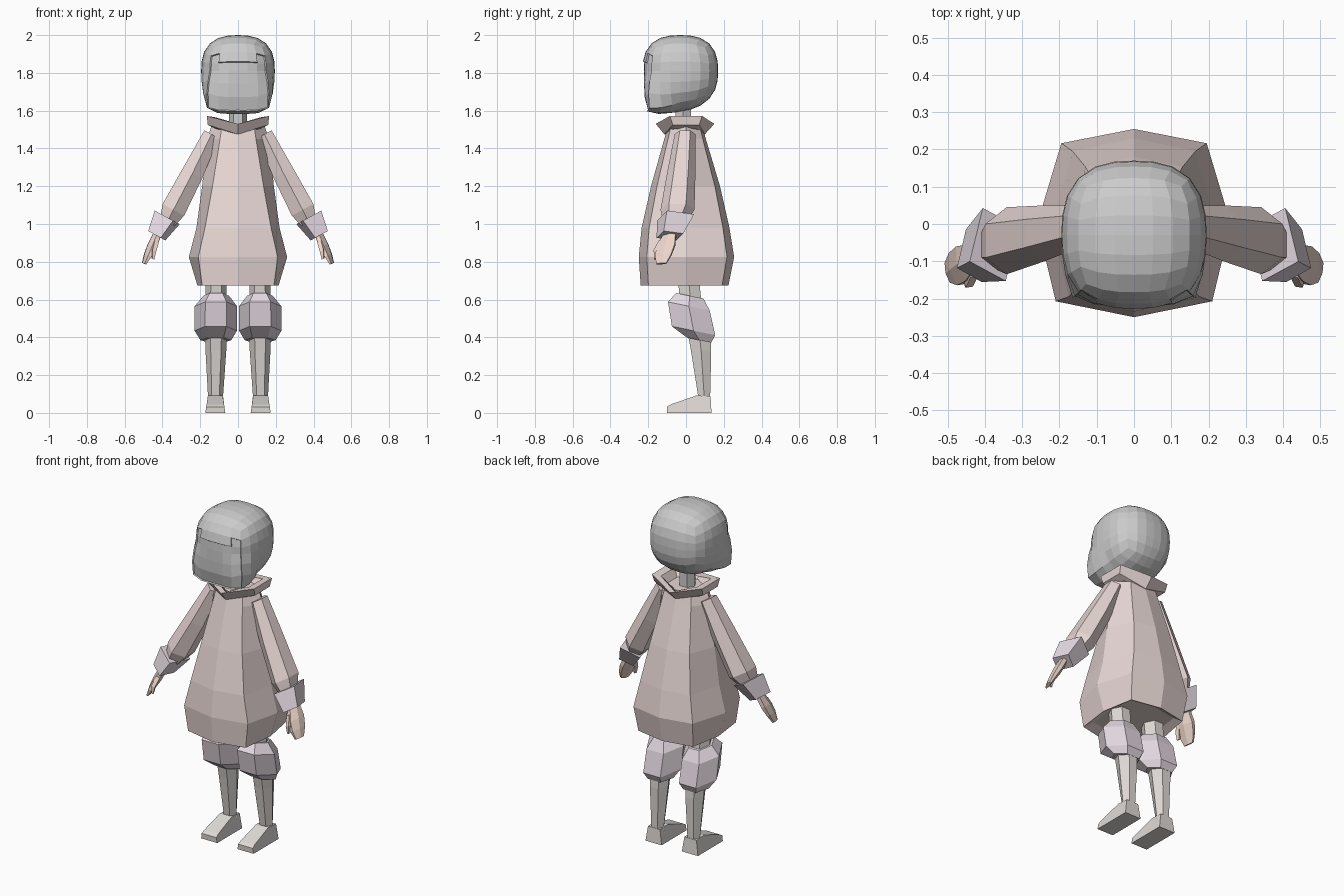
import bpy, bmesh
from math import sin, cos, tan, pi, radians
from mathutils import Vector

COLORS = {"cloth": (0.80, 0.68, 0.66, 1), "skin": (0.85, 0.68, 0.60, 1),
          "cuff": (0.78, 0.70, 0.76, 1), "stocking": (0.74, 0.70, 0.67, 1)}
mats = {}
for key, col in COLORS.items():
    mats[key] = bpy.data.materials.new(key)
    mats[key].diffuse_color = col


def finish(name, bm, mat=None, mirror=False):
    bmesh.ops.recalc_face_normals(bm, faces=bm.faces)
    me = bpy.data.meshes.new(name)
    bm.to_mesh(me)
    bm.free()
    ob = bpy.data.objects.new(name, me)
    bpy.context.collection.objects.link(ob)
    if mat:
        me.materials.append(mats[mat])
    if mirror:
        ob.modifiers.new("Mirror", 'MIRROR').use_clip = False
    return ob


def loft(name, rings, mat=None, mirror=False):
    """Skin equal-length rings and cap both ends."""
    bm = bmesh.new()
    vs = [[bm.verts.new(p) for p in r] for r in rings]
    n = len(vs[0])
    for a, b in zip(vs, vs[1:]):
        for i in range(n):
            j = (i + 1) % n
            bm.faces.new((a[i], a[j], b[j], b[i]))
    bm.faces.new(vs[0])
    bm.faces.new(vs[-1])
    return finish(name, bm, mat, mirror)


def ring(c, ru, rv, n, rot=0, u=(1, 0, 0), v=(0, 1, 0)):
    c, u, v = Vector(c), Vector(u), Vector(v)
    return [c + u * ru * cos(radians(rot) + 2 * pi * i / n)
            + v * rv * sin(radians(rot) + 2 * pi * i / n) for i in range(n)]


def tube(name, stations, n, rot=0, mat=None, mirror=True, **axes):
    return loft(name, [ring(c, ru, rv, n, rot, **axes) for c, ru, rv in stations], mat, mirror)


# Head: rounded cube with a sloping underside and shallow inset face
bm = bmesh.new()
bmesh.ops.create_cube(bm, size=2)
bmesh.ops.subdivide_edges(bm, edges=bm.edges[:], cuts=5, use_grid_fill=True)
for vert in bm.verts:
    x, y, z = (tan(a * pi / 4) for a in vert.co)
    n = 2.6 + 3 * max(0, -y) * max(0, -z)
    d = (abs(x) ** n + abs(y) ** n + abs(z) ** n) ** (1 / n)
    x, y, z = x / d, y / d, z / d
    h = 0.19 if z > 0 else 0.215 - 0.03 * y
    vert.co = (0.195 * x, 0.2 * y - 0.03, 1.81 + h * z)
bm.normal_update()
face = [f for f in bm.faces if f.normal.y < -0.75 and f.calc_center_median().z < 1.88]
bmesh.ops.inset_region(bm, faces=face, thickness=0.004, depth=-0.007)
finish("head", bm)

tube("neck", [((0, -0.015, 1.46), 0.05, 0.05), ((0, -0.015, 1.68), 0.045, 0.045)], 6, mirror=False)

# Smock: eight-sided bell, widest just above the hem
rings = []
for z, hw, cf, cb, yf, yb in [
        (0.70, 0.17, 0.15, 0.15, 0.19, 0.18), (0.675, 0.215, 0.19, 0.18, 0.24, 0.225),
        (0.825, 0.26, 0.21, 0.195, 0.25, 0.255), (0.98, 0.22, 0.175, 0.165, 0.235, 0.23),
        (1.20, 0.19, 0.135, 0.13, 0.185, 0.18), (1.45, 0.165, 0.095, 0.095, 0.115, 0.105),
        (1.52, 0.14, 0.085, 0.085, 0.095, 0.085)]:
    rings.append([(0, -yf, z), (cf, -yf * 0.83, z), (hw, 0, z), (cb, yb * 0.85, z),
                  (0, yb, z), (-cb, yb * 0.85, z), (-hw, 0, z), (-cf, -yf * 0.83, z)])
loft("smock", rings, "cloth")

# Collar: flared band dipping at front and back
def collar_ring(x, yf, yb, side_f, side_b, z_mid, z_side):
    return [(0, -yf, z_mid), (x, -side_f, z_side), (x, side_b, z_side),
            (0, yb, z_mid), (-x, side_b, z_side), (-x, -side_f, z_side)]

loft("collar", [collar_ring(0.12, 0.09, 0.08, 0.06, 0.06, 1.475, 1.505),
                collar_ring(0.16, 0.115, 0.10, 0.07, 0.07, 1.475, 1.525),
                collar_ring(0.165, 0.16, 0.15, 0.085, 0.085, 1.53, 1.572),
                collar_ring(0.12, 0.12, 0.11, 0.065, 0.065, 1.525, 1.565),
                collar_ring(0.09, 0.08, 0.07, 0.05, 0.05, 1.50, 1.51)], "cloth")

# Sleeves, turned cuffs and hands follow the slanted arm axis
U = (0.876, 0, 0.48)
tube("sleeve", [((0.14, -0.005, 1.475), 0.05, 0.055), ((0.24, -0.025, 1.27), 0.067, 0.075),
                ((0.342, -0.045, 1.075), 0.075, 0.09), ((0.375, -0.06, 1.01), 0.05, 0.06)],
     6, 90, "cloth", u=U)
tube("sleeve_cuff", [((0.375, -0.055, 1.035), 0.083, 0.108),
                     ((0.43, -0.085, 0.938), 0.057, 0.078)], 4, 65, "cuff", u=U)
H = (0.9, -0.15, 0.4)
HV = (0.25, 0.96, 0.1)
tube("hand", [((0.425, -0.085, 0.95), 0.022, 0.038), ((0.455, -0.105, 0.885), 0.024, 0.056),
              ((0.478, -0.12, 0.835), 0.018, 0.052), ((0.497, -0.13, 0.79), 0.01, 0.032)],
     6, 0, "skin", u=H, v=HV)
tube("thumb", [((0.432, -0.13, 0.91), 0.016, 0.018), ((0.445, -0.158, 0.86), 0.015, 0.017),
               ((0.45, -0.162, 0.815), 0.008, 0.01)], 4, 45, "skin", u=H, v=HV)

# Legs: thigh, gathered knee band (tilted rings), shin
tube("thigh", [((0.115, 0.01, 0.74), 0.056, 0.065), ((0.117, 0.025, 0.59), 0.056, 0.065)],
     6, 0, "stocking")
tube("knee_band", [((0.116, 0.02, 0.62), 0.068, 0.085), ((0.117, 0.015, 0.565), 0.112, 0.13),
                   ((0.118, 0.04, 0.435), 0.112, 0.135), ((0.117, 0.07, 0.385), 0.082, 0.075)],
     6, 0, "cuff", v=(0, 0.98, -0.2))
tube("shin", [((0.117, 0.07, 0.42), 0.058, 0.07), ((0.117, 0.08, 0.33), 0.055, 0.062),
              ((0.119, 0.096, 0.09), 0.04, 0.037), ((0.119, 0.096, 0.05), 0.045, 0.04)],
     6, 0, "stocking")

# Feet: wedge profile, narrower along the top
side = [(0.135, 0), (-0.10, 0), (-0.102, 0.032), (-0.08, 0.045), (0.055, 0.092), (0.13, 0.088)]
loft("foot", [[(0.12 + s * (0.053 - 0.15 * z), y, z) for y, z in side] for s in (-1, 1)],
     "stocking", True)
